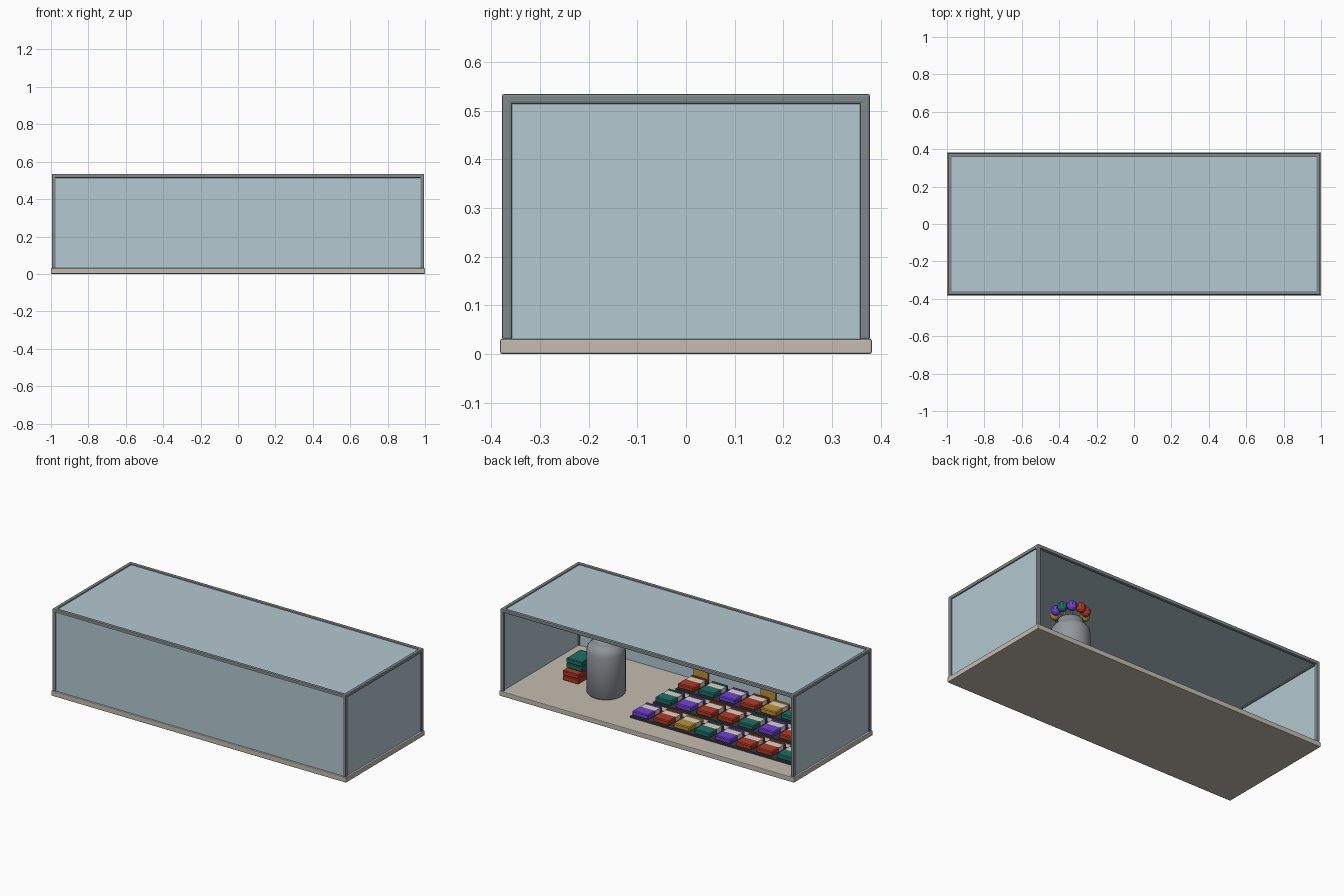
import bpy, bmesh, math
from mathutils import Vector

if "Cube" in bpy.data.objects:
    bpy.data.objects.remove(bpy.data.objects["Cube"])


def material(name, r, g, b):
    m = bpy.data.materials.new(name)
    lin = [(c / 255 / 12.92 if c < 10 else ((c / 255 + 0.055) / 1.055) ** 2.4) for c in (r, g, b)]
    m.diffuse_color = (*lin, 1)
    m.use_nodes = True
    m.node_tree.nodes["Principled BSDF"].inputs["Base Color"].default_value = m.diffuse_color
    return m


GLASS = material("pale_glass", 180, 200, 208)
FRAME = material("frame_grey", 128, 136, 138)
BASE = material("warm_stone", 196, 188, 176)
STEEL = material("jar_steel", 146, 152, 158)
TRAY = material("tray_charcoal", 58, 58, 64)
WHITE = material("label_cream", 222, 214, 198)
RED = material("red", 178, 58, 36)
TEAL = material("teal", 30, 112, 104)
PURPLE = material("purple", 112, 66, 214)
GOLD = material("gold", 186, 146, 48)


def finish(name, bm, mat, smooth=False):
    me = bpy.data.meshes.new(name)
    bm.to_mesh(me)
    bm.free()
    me.materials.append(mat)
    if smooth:
        for p in me.polygons:
            p.use_smooth = True
    ob = bpy.data.objects.new(name, me)
    bpy.context.collection.objects.link(ob)
    return ob


def box(name, lo, hi, mat, bevel=0, segments=2):
    bm = bmesh.new()
    bmesh.ops.create_cube(bm, size=1)
    for v in bm.verts:
        v.co = [lo[i] + (v.co[i] + 0.5) * (hi[i] - lo[i]) for i in range(3)]
    if bevel:
        bmesh.ops.bevel(bm, geom=bm.edges[:], offset=bevel, segments=segments,
                        profile=0.5, affect='EDGES')
    return finish(name, bm, mat)


def lathe(name, profile, loc, mat, n=24):
    bm = bmesh.new()
    rings = [[bm.verts.new((loc[0] + r * math.cos(2 * math.pi * k / n),
                            loc[1] + r * math.sin(2 * math.pi * k / n), loc[2] + z))
              for k in range(n)] for r, z in profile]
    for a, b in zip(rings, rings[1:]):
        for k in range(n):
            j = (k + 1) % n
            bm.faces.new((a[k], a[j], b[j], b[k]))
    bm.faces.new(rings[0][::-1])
    bm.faces.new(rings[-1])
    return finish(name, bm, mat, True)


def rod(name, a, b, r, mat, n=6):
    a, b = Vector(a), Vector(b)
    bm = bmesh.new()
    bmesh.ops.create_cone(bm, cap_ends=True, segments=n, radius1=r, radius2=r, depth=(b - a).length)
    rot = (b - a).to_track_quat('Z', 'Y')
    for v in bm.verts:
        v.co = rot @ v.co + (a + b) / 2
    return finish(name, bm, mat)


# base slab
box("base", (-1, -0.382, 0), (1, 0.382, 0.031), BASE, 0.004)

# corner posts and top rails
PX, PY, H, R = 0.985, 0.368, 0.524, 0.0105
for sx in (-1, 1):
    for sy in (-1, 1):
        box("corner_post", (sx * PX - R, sy * PY - R, 0.029), (sx * PX + R, sy * PY + R, H + R), FRAME, 0.005)
    box("side_top_rail", (sx * PX - R, -PY - R, H - R), (sx * PX + R, PY + R, H + R), FRAME, 0.005)
    box("long_top_rail", (-PX - R, sx * PY - R, H - R), (PX + R, sx * PY + R, H + R), FRAME, 0.005)

# glass panes: front, two sides and top, with the back left open
T = 0.003
box("front_pane", (-PX, -PY - T, 0.03), (PX, -PY + T, H), GLASS)
box("top_pane", (-PX, -PY, H - T), (PX, PY, H + T), GLASS)
for sx in (-1, 1):
    box("side_pane", (sx * PX - T, -PY, 0.03), (sx * PX + T, PY, H), GLASS)


# wrapped sweet bar with a light band
def pack(x, y, z, mat, h=0.03):
    box("pack_body", (x - 0.054, y + 0.07 - 0.075, z), (x + 0.054, y + 0.07, z + h), mat, 0.005, 1)
    box("pack_label", (x - 0.05, y - 0.05, z), (x + 0.05, y - 0.005, z + h - 0.003), WHITE)
    box("pack_end", (x - 0.054, y - 0.07, z), (x + 0.054, y - 0.05, z + h), mat, 0.004, 1)


# three trays, each with a row of packs
COL = {"r": RED, "t": TEAL, "p": PURPLE, "g": GOLD}
for row, (yc, colours) in enumerate(((0.175, "prgtprrt"), (-0.045, "tprrtprg"), (-0.265, "rtprgtpr"))):
    box("tray", (-0.9, yc - 0.08, 0.03), (0.2, yc + 0.08, 0.042), TRAY)
    for i, c in enumerate(colours):
        pack(0.14 - 0.14 * i, yc, 0.042, COL[c])

# price plates in front of the trays
for x in (0.14, -0.316, -0.77):
    box("price_plate", (x - 0.05, -0.352, 0.03), (x + 0.05, -0.344, 0.105), GOLD)

# stack of spare packs
for k, mat in enumerate((RED, RED, TEAL, TEAL)):
    y1 = 0.065 if k < 2 else 0.03
    box("stacked_pack", (0.685, y1 - 0.14, 0.031 + 0.031 * k), (0.793, y1, 0.06 + 0.031 * k), mat, 0.004, 1)

# steel jar
JX, JY = 0.5, 0.06
jar = lathe("jar", [(0.1, 0), (0.11, 0.012), (0.11, 0.262), (0.105, 0.285), (0.09, 0.305),
                    (0.074, 0.322), (0.072, 0.345), (0.062, 0.345), (0.06, 0.32)],
            (JX, JY, 0.03), STEEL, 28)

# ring of lollipops in the jar
N = 10
for k, c in enumerate("tprrgtprgp"):
    a = math.radians(20) + 2 * math.pi * k / N
    d = Vector((math.cos(a), math.sin(a), 0))
    o = Vector((JX, JY, 0))
    tip = o + d * 0.085 + Vector((0, 0, 0.42))
    rod("lolly_stick", o + d * 0.03 + Vector((0, 0, 0.34)), tip, 0.005, WHITE)
    bm = bmesh.new()
    bmesh.ops.create_uvsphere(bm, u_segments=10, v_segments=7, radius=0.029)
    bmesh.ops.translate(bm, verts=bm.verts[:], vec=tip)
    finish("lolly_ball", bm, COL[c])
